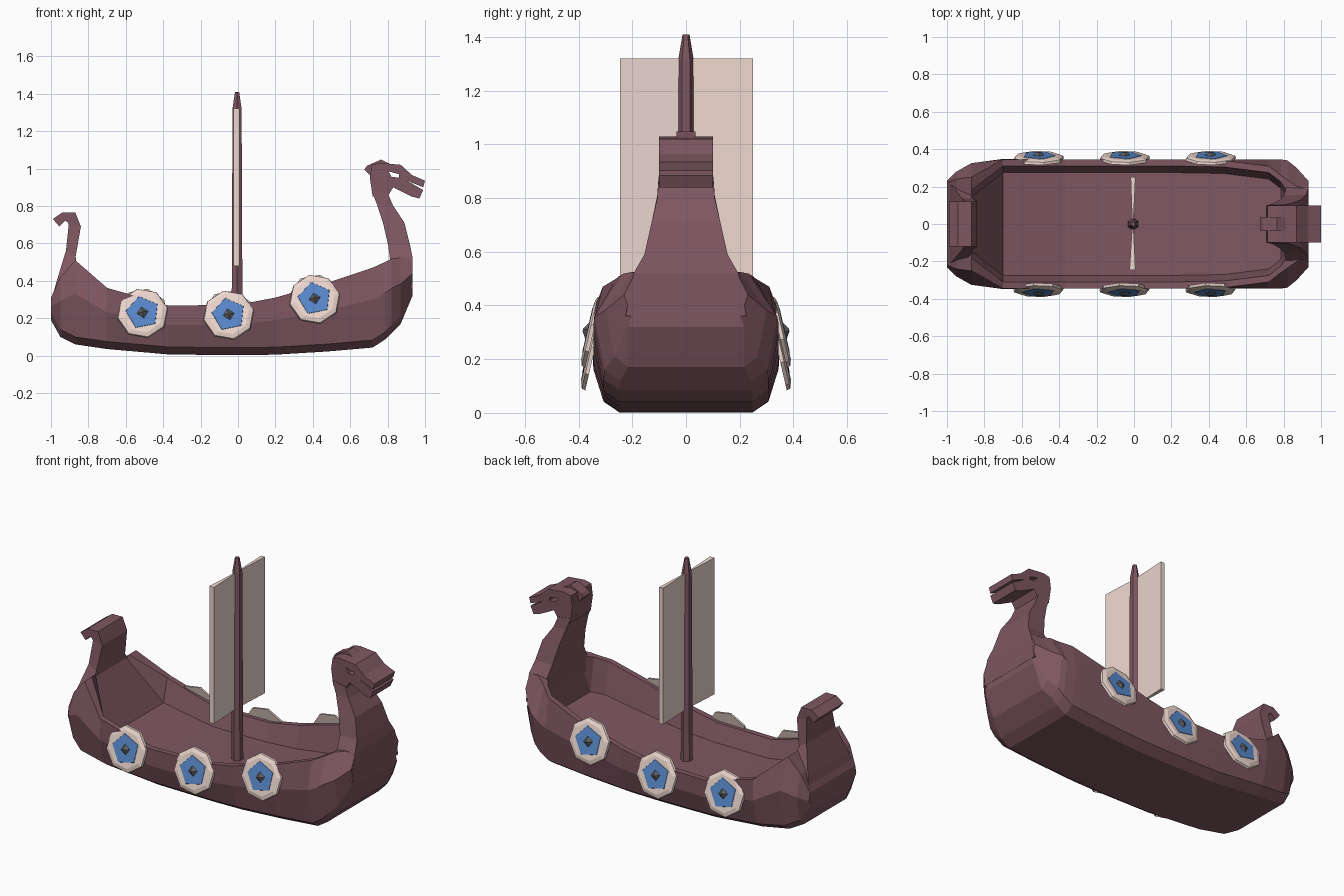
import bpy, bmesh, math
from mathutils import Matrix, Vector

if "Cube" in bpy.data.objects:
    bpy.data.objects.remove(bpy.data.objects["Cube"])


def material(name, rgb):
    m = bpy.data.materials.new(name)
    m.diffuse_color = (*rgb, 1)
    m.use_nodes = True
    m.node_tree.nodes["Principled BSDF"].inputs["Base Color"].default_value = m.diffuse_color
    return m


WOOD = material("wood", (0.21, 0.095, 0.12))
CLOTH = material("cloth", (0.85, 0.68, 0.62))
BLUE = material("blue_paint", (0.10, 0.25, 0.60))
IRON = material("iron", (0.12, 0.12, 0.12))


def finish(name, bm, mat):
    bmesh.ops.recalc_face_normals(bm, faces=bm.faces)
    me = bpy.data.meshes.new(name)
    bm.to_mesh(me)
    bm.free()
    ob = bpy.data.objects.new(name, me)
    bpy.context.collection.objects.link(ob)
    if mat:
        me.materials.append(mat)
    return ob


def loft(name, rings, mat):
    """Skin closed rings of equal length and cap both ends."""
    bm = bmesh.new()
    vs = [[bm.verts.new(p) for p in r] for r in rings]
    n = len(vs[0])
    for a, b in zip(vs, vs[1:]):
        for i in range(n):
            j = (i + 1) % n
            bm.faces.new((a[i], a[j], b[j], b[i]))
    bm.faces.new(vs[0])
    bm.faces.new(vs[-1])
    return finish(name, bm, mat)


def post(name, sections, mat):
    """Four-sided post: each section is (outer x, z, inner x, z, half width)."""
    return loft(name, [[(xa, -w, za), (xa, w, za), (xb, w, zb), (xb, -w, zb)]
                       for xa, za, xb, zb, w in sections], mat)


def slab(name, profile, w, mat):
    """Side profile extruded across the ship."""
    return loft(name, [[(x, y, z) for x, z in profile] for y in (-w, w)], mat)


def hull_ring(x, keel, side, rim, top, depth):
    """Cross-section of the hull; depth is how far the deck lies below the rim."""
    bottom = .72 * side + (.05 if x > .9 else 0)
    inner = rim - .035 if depth > .1 else .72 * rim
    half = [(bottom, keel), (.89 * side, keel + .04), (side, keel + .6 * (top - keel)),
            (rim, top), (inner, top), (inner - .035, top - depth)]
    return [(x, y, z) for y, z in half] + [(x, -y, z) for y, z in reversed(half)]


# hull: x, keel z, side y, rim y, rim z, deck depth
loft("hull", [hull_ring(*s) for s in (
    (-1.00, .19, .23, .22, .31, 0),
    (-.95, .10, .28, .24, .42, 0),
    (-.87, .06, .325, .25, .51, 0),
    (-.70, .035, .348, .345, .362, .14),
    (-.37, .006, .345, .345, .267, .102),
    (0.00, .002, .345, .345, .272, .105),
    (0.20, .005, .345, .345, .31, .13),
    (0.48, .022, .345, .34, .39, .17),
    (0.72, .043, .345, .31, .47, .19),
    (0.785, .085, .345, .26, .50, .20),
    (0.82, .12, .34, .235, .518, 0),
    (0.87, .17, .30, .20, .525, 0),
    (0.933, .32, .23, .19, .52, 0))], WOOD)

# bow neck
post("bow_neck", [
    (.934, .36, .80, .36, .225), (.934, .52, .812, .52, .195),
    (.92, .59, .803, .59, .155), (.89, .71, .775, .71, .128),
    (.83, .80, .742, .81, .107), (.80, .87, .715, .88, .102)], WOOD)

# carved animal head with open mouth and eye opening
head = slab("bow_head", [
    (.72, .85), (.705, .95), (.715, 1.02), (.76, 1.03), (.87, 1.02), (.93, .965), (1.0, .935),
    (.99, .90), (.90, .937), (.99, .885), (.97, .84), (.93, .85), (.83, .90), (.80, .85)], .10, WOOD)
eye = slab("eye_cutter", [(.805, .985), (.86, .97), (.86, .952), (.82, .955)], .2, None)
eye.hide_render = True
eye.hide_viewport = True
cut = head.modifiers.new("eye_hole", 'BOOLEAN')
cut.operation = 'DIFFERENCE'
cut.object = eye
cut.solver = 'EXACT'
slab("head_crest", [(.675, .995), (.69, 1.015), (.765, 1.048), (.81, 1.025), (.72, .95)], .035, WOOD)

# stern post with curled tip
post("stern_tail", [
    (-.998, .29, -.85, .33, .22), (-.972, .39, -.86, .45, .20),
    (-.92, .56, -.868, .53, .14), (-.905, .70, -.84, .69, .12),
    (-.912, .715, -.87, .765, .12), (-.925, .72, -.94, .765, .12),
    (-.955, .69, -.99, .73, .12)], WOOD)

# mast
loft("mast", [[(r * math.cos(k * math.pi / 3 + math.pi / 6) - .005,
                r * math.sin(k * math.pi / 3 + math.pi / 6), z) for k in range(6)]
              for z, r in ((.12, .034), (1.32, .028), (1.41, .013))], WOOD)

# sail, pinched at the mast
loft("sail", [[(xa, y, .48), (xb, y, .48), (xb, y, 1.32), (xa, y, 1.32)]
              for y, xa, xb in ((-.245, -.024, .008), (0, -.009, -.004), (.25, -.018, .008))], CLOTH)


# shields
def disc(name, sides, r1, r2, z0, z1, mat, place):
    bm = bmesh.new()
    bmesh.ops.create_cone(bm, cap_ends=True, segments=sides, radius1=r1, radius2=r2, depth=z1 - z0,
                          matrix=place @ Matrix.Translation((0, 0, (z0 + z1) / 2)))
    finish(name, bm, mat)


tilt = math.radians(13)
for side, tag in ((-1, "front"), (1, "back")):
    for i, (x, z) in enumerate(((-.51, .225), (-.05, .215), (.41, .30)), 1):
        normal = Vector((0, side * math.cos(tilt), math.sin(tilt)))
        place = (Matrix.Translation((x, side * .345, z))
                 @ normal.to_track_quat('Z', 'Y').to_matrix().to_4x4()
                 @ Matrix.Rotation(math.radians(12), 4, 'Z'))
        label = f"{tag}_{i}"
        disc("shield_board_" + label, 8, .138, .134, 0, .014, CLOTH, place)
        disc("shield_rim_" + label, 8, .134, .110, .014, .022, CLOTH, place)
        disc("shield_panel_" + label, 5, .094, .09, .018, .024, BLUE, place)
        disc("shield_boss_" + label, 4, .034, .006, .022, .040, IRON, place)
